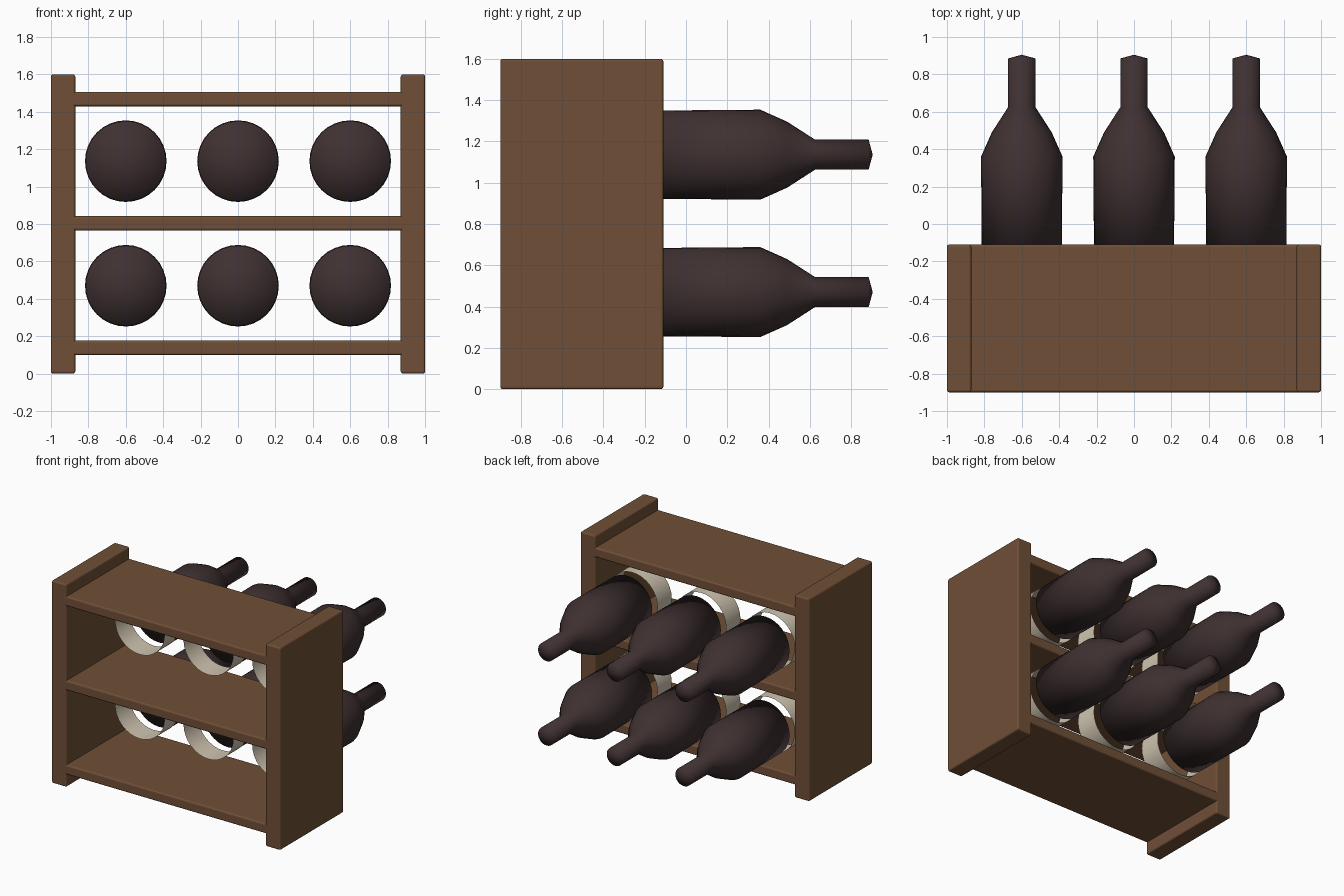
import bpy, bmesh, math
from mathutils import Matrix

if "Cube" in bpy.data.objects:
    bpy.data.objects.remove(bpy.data.objects["Cube"])


def material(name, rgb):
    m = bpy.data.materials.new(name)
    m.diffuse_color = (*rgb, 1)
    m.use_nodes = True
    m.node_tree.nodes["Principled BSDF"].inputs["Base Color"].default_value = m.diffuse_color
    return m


WOOD = material("brown wood", (0.16, 0.078, 0.038))
GLASS = material("dark glass", (0.05, 0.03, 0.031))
PAPER = material("cream paper", (0.62, 0.55, 0.43))


def add_object(name, bm, mat):
    mesh = bpy.data.meshes.new(name)
    bm.to_mesh(mesh)
    bm.free()
    mesh.materials.append(mat)
    ob = bpy.data.objects.new(name, mesh)
    bpy.context.collection.objects.link(ob)
    return ob


def board(name, center, size, bevel):
    bm = bmesh.new()
    bmesh.ops.create_cube(bm, size=1, matrix=Matrix.Translation(center) @ Matrix.Diagonal((*size, 1)))
    ob = add_object(name, bm, WOOD)
    mod = ob.modifiers.new("rounded edges", 'BEVEL')
    mod.width = bevel
    mod.segments = 3


def turned(name, profile, mat, x, z, segments=32):
    """Spin (radius, y) points around the y axis and place at x, z."""
    bm = bmesh.new()
    verts = [bm.verts.new((r, y, 0)) for r, y in profile]
    edges = [bm.edges.new(p) for p in zip(verts, verts[1:])]
    bmesh.ops.spin(bm, geom=verts + edges, cent=(0, 0, 0), axis=(0, 1, 0),
                   angle=math.tau, steps=segments, use_duplicate=False)
    bmesh.ops.remove_doubles(bm, verts=bm.verts[:], dist=0.0005)
    bmesh.ops.recalc_face_normals(bm, faces=bm.faces[:])
    for f in bm.faces:
        f.smooth = True
    ob = add_object(name, bm, mat)
    ob.location = (x, 0, z)


# Rack sides
for side, sx in (("left", -1), ("right", 1)):
    board(f"{side}_side_board", (sx * 0.935, -0.505, 0.8), (0.13, 0.79, 1.6), 0.012)

# Shelves, let into the sides
for name, z in (("bottom", 0.138), ("middle", 0.804), ("top", 1.468)):
    board(f"{name}_shelf", (0, -0.505, z), (1.83, 0.79, 0.077), 0.012)

# Bottles lying with necks to the back, each with a paper sleeve in front
BOTTLE = [(0, -0.13), (0.214, -0.13), (0.218, 0.36), (0.16, 0.49),
          (0.073, 0.625), (0.073, 0.885), (0, 0.905)]
SLEEVE = [(0.217, -0.37), (0.217, -0.19)]
for row, z in (("lower", 0.47), ("upper", 1.136)):
    for i, x in enumerate((-0.6, 0, 0.6), 1):
        turned(f"{row}_bottle_{i}", BOTTLE, GLASS, x, z)
        turned(f"{row}_sleeve_{i}", SLEEVE, PAPER, x, z)
